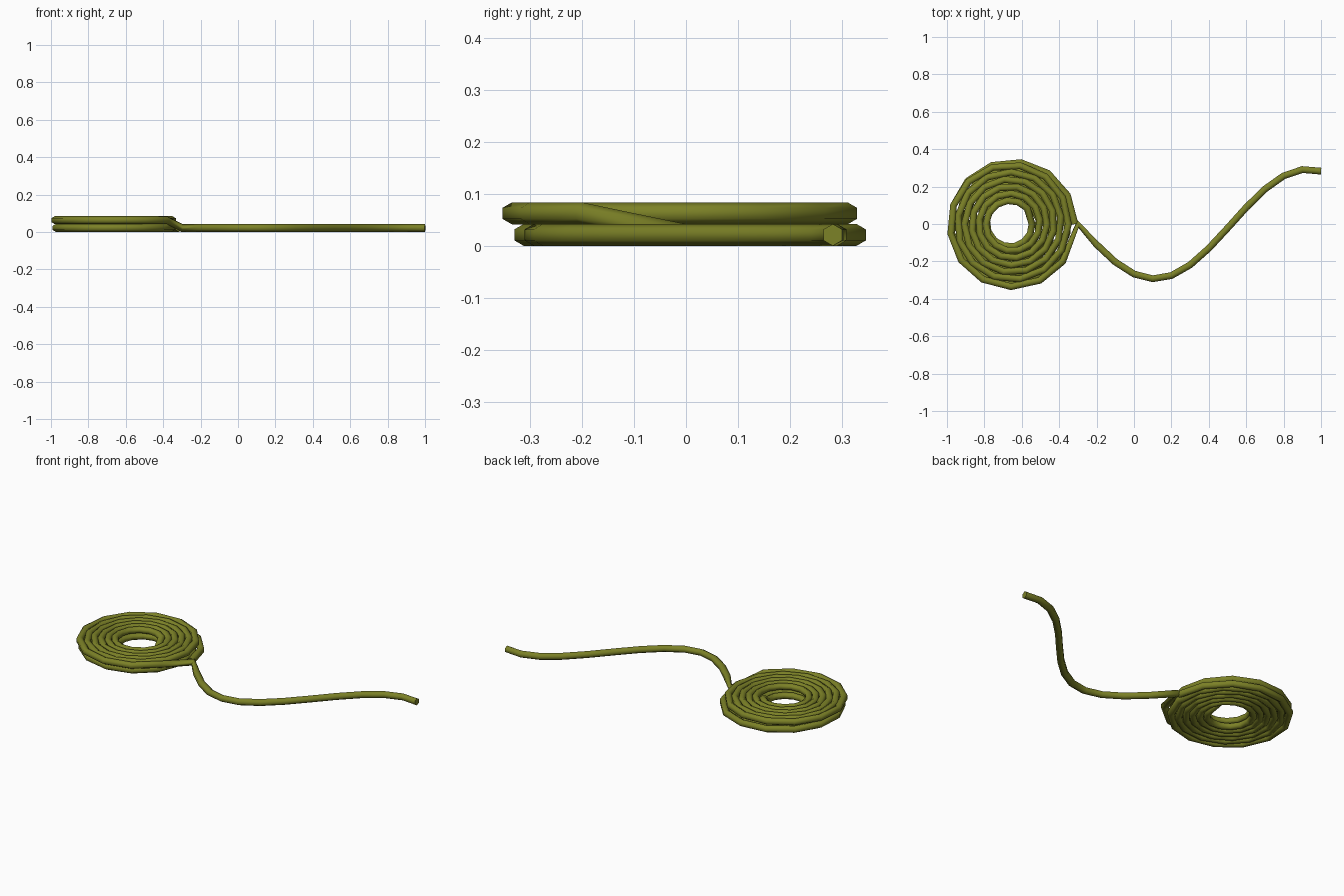
import bpy, bmesh, math
from mathutils import Vector

if "Cube" in bpy.data.objects:
    bpy.data.objects.remove(bpy.data.objects["Cube"])

R = 0.021                      # rope radius
SIDES = 6
CX = -0.657                    # coil centre
OUT, PITCH = 0.341, 0.0382
STEP = 27
LOW, HIGH = 0.0215, 0.063


def coil_point(deg, radius, z):
    a = math.radians(deg)
    return Vector((CX + radius * math.cos(a), radius * math.sin(a), z))


# lower layer: winds inward
path = [coil_point(k * STEP, OUT - PITCH * k * STEP / 360, LOW) for k in range(81)]

# upper layer: winds back outward
path += [coil_point(324 - j * STEP, OUT - PITCH * j * STEP / 360, HIGH)
         for j in range(77, -1, -1)]

# loose tail: a wave lying on the ground
for i in range(14):
    x = -0.3 + 0.1 * i
    path.append(Vector((x, -0.293 * math.sin(math.pi * (x + 0.3) / 0.82), LOW)))


def sweep(name, pts, radius, sides):
    bm = bmesh.new()
    rings = []
    for i, p in enumerate(pts):
        d_in = (p - pts[max(i - 1, 0)]).normalized()
        d_out = (pts[min(i + 1, len(pts) - 1)] - p).normalized()
        t = (d_in + d_out).normalized()
        side = Vector((0, 0, 1)).cross(t).normalized()
        up = t.cross(side)
        ring = []
        for s in range(sides):
            a = 2 * math.pi * s / sides
            ring.append(bm.verts.new(p + radius * (up * math.cos(a) + side * math.sin(a))))
        rings.append(ring)
    for a, b in zip(rings, rings[1:]):
        for s in range(sides):
            n = (s + 1) % sides
            f = bm.faces.new((a[s], a[n], b[n], b[s]))
            f.smooth = True
    bm.faces.new(rings[0])
    bm.faces.new(rings[-1])
    bmesh.ops.recalc_face_normals(bm, faces=bm.faces)
    # keep the cut ends crisp
    for f in bm.faces:
        if len(f.verts) > 4:
            for e in f.edges:
                e.smooth = False
    me = bpy.data.meshes.new(name)
    bm.to_mesh(me)
    bm.free()
    ob = bpy.data.objects.new(name, me)
    bpy.context.collection.objects.link(ob)
    return ob


rope = sweep("coiled_rope", path, R, SIDES)
mat = bpy.data.materials.new("rope_olive")
mat.diffuse_color = (0.2, 0.22, 0.02, 1)
mat.use_nodes = True
mat.node_tree.nodes["Principled BSDF"].inputs["Base Color"].default_value = mat.diffuse_color
rope.data.materials.append(mat)
